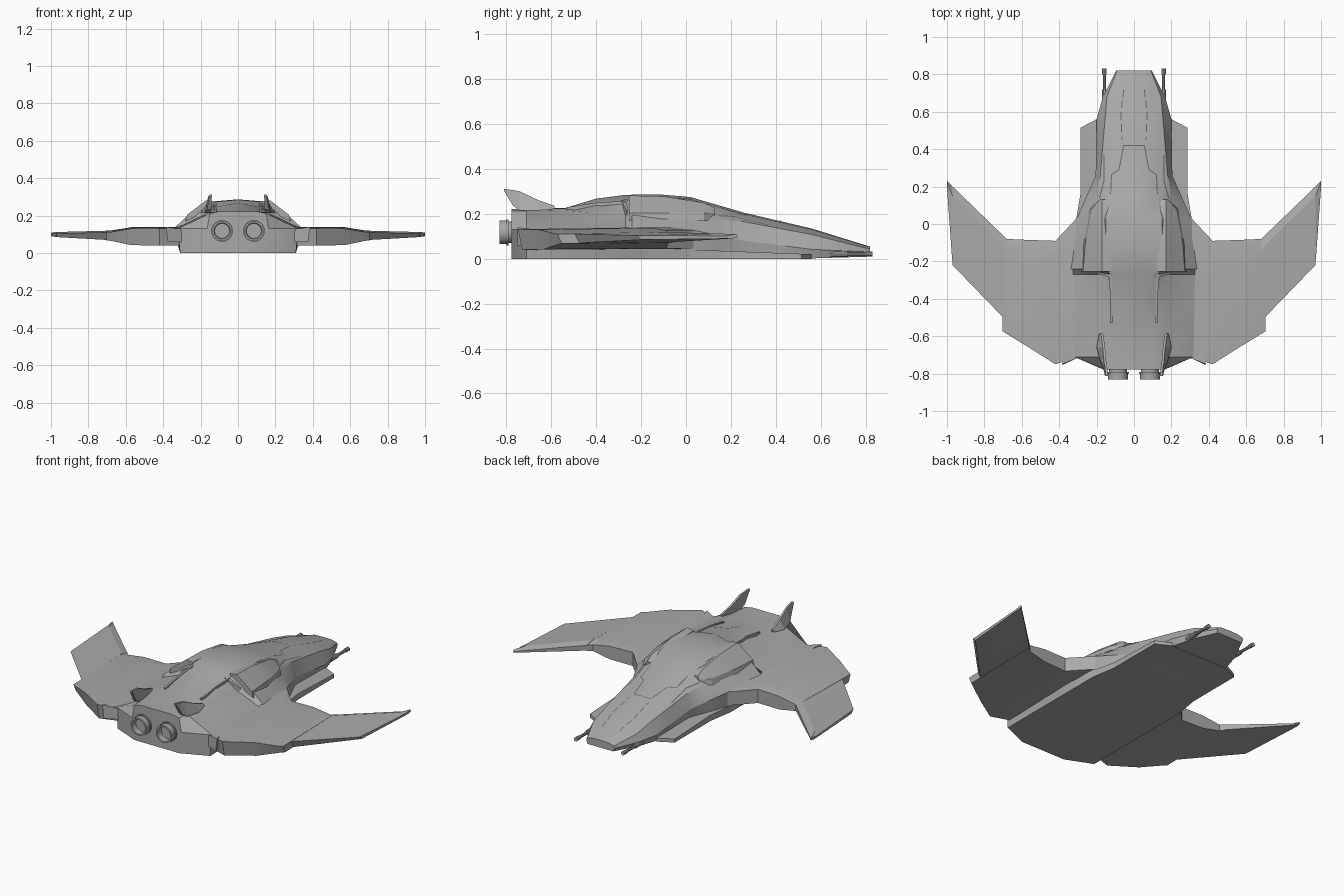
import bpy, bmesh, math
from mathutils import Vector
from mathutils.bvhtree import BVHTree

if "Cube" in bpy.data.objects:
    bpy.data.objects.remove(bpy.data.objects["Cube"])


def material(name, v):
    m = bpy.data.materials.new(name)
    m.diffuse_color = (v, v, v, 1)
    m.use_nodes = True
    m.node_tree.nodes["Principled BSDF"].inputs["Base Color"].default_value = m.diffuse_color
    return m


GREY = material("hull grey", 0.40)
DARK = material("seam grey", 0.12)


def finish(bm, name, mat=GREY, smooth=25):
    """Turn a right-hand half into a mirrored object."""
    bmesh.ops.recalc_face_normals(bm, faces=bm.faces)
    me = bpy.data.meshes.new(name)
    bm.to_mesh(me)
    bm.free()
    ob = bpy.data.objects.new(name, me)
    bpy.context.collection.objects.link(ob)
    me.materials.append(mat)
    ob.modifiers.new("mirror", 'MIRROR').merge_threshold = 0.0005
    if smooth:
        bpy.ops.object.select_all(action='DESELECT')
        ob.select_set(True)
        bpy.context.view_layer.objects.active = ob
        bpy.ops.object.shade_smooth_by_angle(angle=math.radians(smooth))
    return ob


def loft(name, rings, closed=True, **kw):
    """Skin a row of equal-length rings and cap both ends."""
    bm = bmesh.new()
    vs = [[bm.verts.new(p) for p in r] for r in rings]
    n = len(vs[0])
    for a, b in zip(vs, vs[1:]):
        for i in range(n if closed else n - 1):
            j = (i + 1) % n
            bm.faces.new((a[i], a[j], b[j], b[i]))
    bm.faces.new(vs[0])
    bm.faces.new(vs[-1])
    return finish(bm, name, **kw)


def lathe(name, x, z, profile, sides):
    """Rings of (y, radius) around an axis running along y."""
    ring = [(math.cos(math.tau * i / sides), math.sin(math.tau * i / sides)) for i in range(sides)]
    return loft(name, [[(x + r * c, y, z + r * s) for c, s in ring] for y, r in profile])


def along(curve, y):
    """Value at y on a guide line running from nose to tail."""
    for (y0, v0), (y1, v1) in zip(curve, curve[1:]):
        if y >= y1:
            return v0 + (v1 - v0) * (y0 - y) / (y0 - y1)
    return curve[-1][1]


# Hull guide lines, each as (y, value)
chine_x = [(.82, .085), (.68, .155), (.56, .19), (.26, .20), (.02, .31), (-.71, .31), (-.778, .15)]
side_x = [(.82, .095), (.68, .166), (.56, .20), (.26, .205), (.02, .31), (-.24, .345), (-.71, .32), (-.778, .165)]
side_z = [(.82, .03), (.56, .042), (.26, .08), (.02, .13), (-.778, .13)]
shoulder_x = [(.82, .09), (.68, .145), (.26, .18), (-.24, .275), (-.27, .18), (-.778, .15)]
shoulder_z = [(.82, .043), (.56, .108), (.26, .165), (.02, .19), (-.27, .195), (-.54, .215), (-.778, .212)]
roof_x = [(.82, .06), (.26, .10), (.02, .15), (-.24, .15), (-.27, .125), (-.54, .105), (-.778, .10)]
roof_z = [(.82, .054), (.56, .135), (.26, .205), (.02, .275), (-.12, .287), (-.27, .285), (-.40, .268),
          (-.54, .226), (-.778, .222)]
roof_drop = [(.82, .002), (.26, .006), (-.24, .015), (-.27, .03), (-.40, .022), (-.54, .002), (-.778, 0)]


def hull_ring(y):
    zb, top = max(0, (y - .5) * .03), along(roof_z, y)
    half = [(0, zb), (along(chine_x, y), zb), (along(side_x, y), along(side_z, y)),
            (along(shoulder_x, y), along(shoulder_z, y)),
            (along(roof_x, y), top - along(roof_drop, y)), (0, top)]
    return [(x, y, z) for x, z in half]


stations = sorted({y for c in (chine_x, shoulder_x, roof_z) for y, _ in c} | {.78, .42, .14}, reverse=True)
hull = loft("hull", [hull_ring(y) for y in stations], closed=False)
hull_bm = bmesh.new()
hull_bm.from_mesh(hull.data)
tree = BVHTree.FromBMesh(hull_bm)
hull_bm.free()

# Low skirt plate around the hull
loft("skirt", [[(0, y, 0), (x, y, 0), (x, y, z), (0, y, z)] for x, y, z in
               ((.20, .56, .02), (.285, .515, .022), (.285, .17, .035), (.31, .02, .04), (.31, -.70, .04))],
     closed=False, smooth=0)

# Swept wings: x, leading y, trailing y, top z, bottom z
WING = [(.27, .07, -.70, .14, .04), (.42, -.09, -.75, .14, .04), (.57, -.085, -.655, .138, .042),
        (.68, -.08, -.588, .12, .065), (.703, -.058, -.573, .119, .068), (.704, -.057, -.495, .119, .07),
        (.97, .20, -.22, .112, .085), (.999, .23, .18, .11, .09)]
loft("wing", [[(x, a, t - .012), (x, a - .12 * (a - b), t), (x, b, t - .008),
               (x, b + .02, r), (x, a, r + .005)] for x, a, b, t, r in WING], smooth=15)

# Raised shoulder cowls ending in a rear step
loft("shoulder_cowl", [[(xo, y, .17), (xo - .01, y, .205), (.17, y, zi),
                        (.125, y, zi - .005), (.125, y, zi - .04)]
                       for y, xo, zi in ((.13, .19, .226), (.08, .235, .25), (-.10, .27, .278), (-.255, .282, .282))])

# Intake wedges behind the cowls
loft("intake_wedge", [[(xi, yi, zi), (xo, yo, zo), (xo, yo, zo - .03), (xi, yi, .20)]
                      for xi, yi, zi, xo, yo, zo in ((.12, -.21, .27, .17, -.20, .26),
                                                     (.112, -.29, .262, .20, -.265, .215))], smooth=0)

# Deck rails along the rear spine
loft("deck_rail", [[(x, y, z), (x + .012, y, z), (x + .012, y, z - .03), (x, y, z - .03)]
                   for x, y, z in ((.122, -.27, .258), (.115, -.40, .25), (.115, -.53, .23))], smooth=0)

# Tail fins: inner and outer base x, bottom and crest z
loft("tail_fin", [[(a, y, z0), (a, y, z1), (a + .012, y, z1), (b, y, z0)] for y, a, b, z0, z1 in
                  ((-.585, .165, .185, .222, .236), (-.66, .155, .20, .215, .262), (-.74, .148, .178, .215, .30),
                   (-.77, .143, .165, .235, .306), (-.812, .14, .155, .305, .312))], smooth=0)

# Rear flaps at the wing roots
loft("root_flap", [[(.30, y, .125), (x, yo, z), (x - .01, yo, .06), (.30, y, .06)]
                   for y, x, yo, z in ((-.66, .36, -.66, .13), (-.715, .385, -.75, .14))], smooth=0)

# Twin engines with flanged, hollow nozzles
lathe("engine", .085, .118, [(-.76, .048), (-.79, .048), (-.79, .058), (-.80, .058), (-.80, .053),
                             (-.832, .053), (-.832, .043), (-.80, .040)], 24)

# Nose guns
lathe("nose_gun", .158, .021, [(.58, .014), (.72, .014), (.72, .009), (.80, .009), (.80, .012), (.832, .012)], 10)


def seam(name, pts, width=.005, dash=0):
    """Thin strip draped over the hull, optionally dashed."""
    bm = bmesh.new()
    for p, q in zip(pts, pts[1:]):
        a, b = Vector(p), Vector(q)
        steps = max(2, int((b - a).length / .02))
        side = (b - a).normalized().orthogonal() * width / 2
        for k in range(steps):
            if dash and k % dash == dash - 1:
                continue
            quad = []
            for t, s in ((k, 1), (k + 1, 1), (k + 1, -1), (k, -1)):
                c = a.lerp(b, t / steps) + side * s
                hit = tree.ray_cast(Vector((c.x, c.y, 1)), Vector((0, 0, -1)))[0]
                if hit:
                    quad.append(bm.verts.new(hit + Vector((0, 0, .002))))
            if len(quad) == 4:
                bm.faces.new(quad)
    return finish(bm, name, mat=DARK, smooth=0)


# Canopy and nose panel seams
seam("canopy_seam", [(.003, .42), (.055, .42), (.08, .29), (.12, .265), (.125, .16)])
seam("nose_seam", [(.055, .72), (.07, .60), (.065, .45)], dash=3)
seam("side_seam", [(.16, .37), (.16, .23), (.185, .14)])
